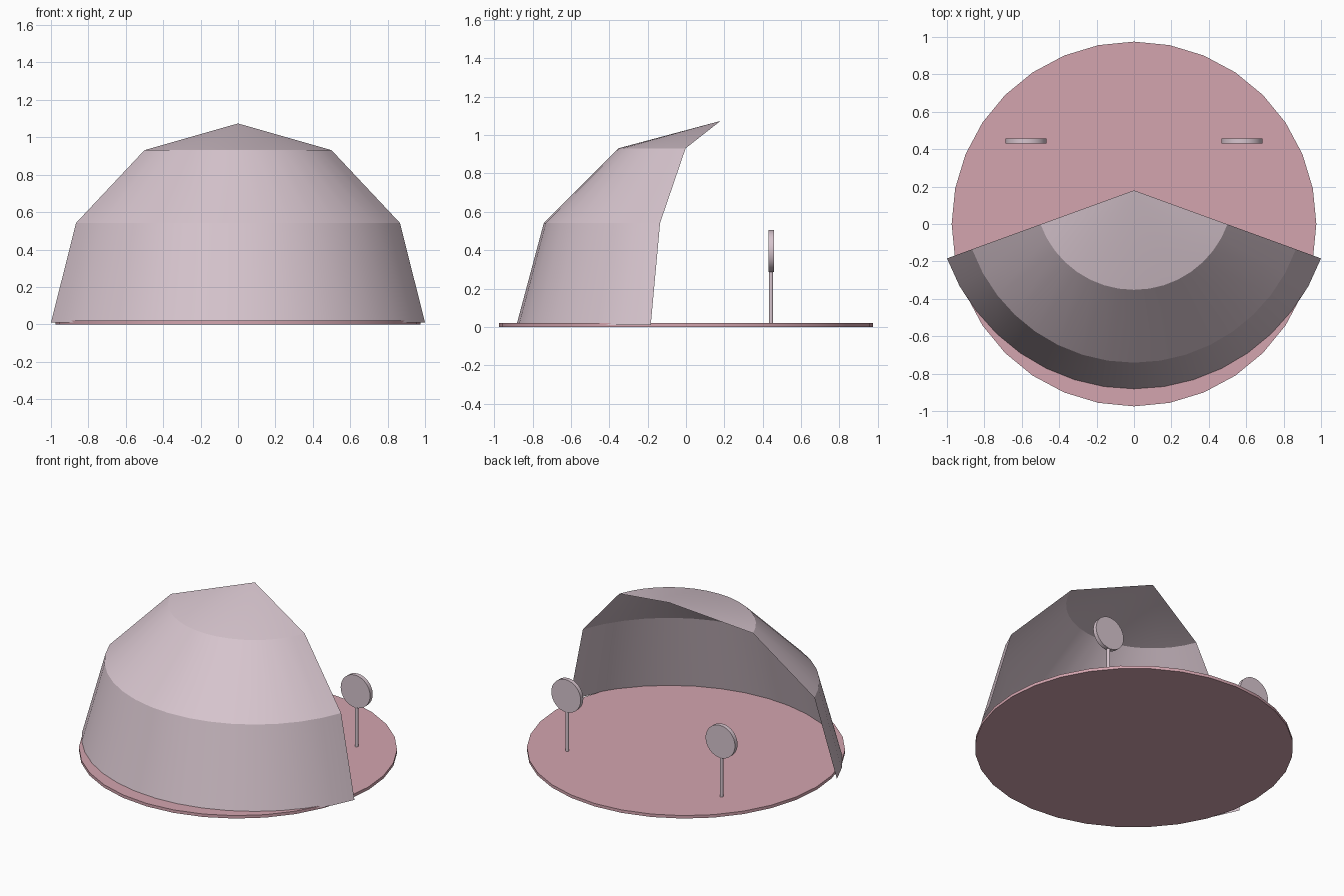
import bpy, bmesh, math

if "Cube" in bpy.data.objects:
    bpy.data.objects.remove(bpy.data.objects["Cube"], do_unlink=True)


def material(name, rgb):
    m = bpy.data.materials.new(name)
    m.use_nodes = True
    m.diffuse_color = (*rgb, 1)
    m.node_tree.nodes["Principled BSDF"].inputs["Base Color"].default_value = (*rgb, 1)
    return m


PALE = material("pale_mauve", (0.68, 0.558, 0.617))
ROSE = material("dusty_rose", (0.658, 0.376, 0.429))


def smooth(obj, angle):
    bpy.ops.object.select_all(action='DESELECT')
    obj.select_set(True)
    bpy.context.view_layer.objects.active = obj
    bpy.ops.object.shade_smooth_by_angle(angle=math.radians(angle))


def cylinder(name, mat, radius, depth, loc, sides=32, rot=(0, 0, 0)):
    bpy.ops.mesh.primitive_cylinder_add(vertices=sides, radius=radius, depth=depth,
                                        location=loc, rotation=rot)
    obj = bpy.context.object
    obj.name = name
    obj.data.materials.append(mat)
    smooth(obj, 30)
    return obj


# Round stage floor
cylinder("stage_floor", ROSE, 0.975, 0.02, (0, 0, 0.01))

# Open shell: a 140 degree slice of a dome in three bands, apex at the back
R, APEX_Y, BASE_Z, SEGMENTS = 1.064, 0.18, 0.01, 16
bm = bmesh.new()
apex = bm.verts.new((0, APEX_Y, BASE_Z + R))
rings = []
for polar in (30, 60, 90):
    p = math.radians(polar)
    ring = []
    for i in range(SEGMENTS + 1):
        a = math.radians(200 + 140 * i / SEGMENTS)
        ring.append(bm.verts.new((R * math.sin(p) * math.cos(a),
                                  APEX_Y + R * math.sin(p) * math.sin(a),
                                  BASE_Z + R * math.cos(p))))
    rings.append(ring)
for i in range(SEGMENTS):
    bm.faces.new((apex, rings[0][i], rings[0][i + 1]))
    for upper, lower in zip(rings, rings[1:]):
        bm.faces.new((upper[i], lower[i], lower[i + 1], upper[i + 1]))
mesh = bpy.data.meshes.new("shell_canopy")
bm.to_mesh(mesh)
bm.free()
shell = bpy.data.objects.new("shell_canopy", mesh)
bpy.context.collection.objects.link(shell)
mesh.materials.append(PALE)
smooth(shell, 25)

# Two round panels on thin poles
for side, x in (("left", 0.577), ("right", -0.577)):
    cylinder(side + "_pole", PALE, 0.011, 0.28, (x, 0.444, 0.15), 16)
    cylinder(side + "_round_panel", PALE, 0.11, 0.028, (x, 0.444, 0.395), 32,
             (math.pi / 2, 0, 0))
